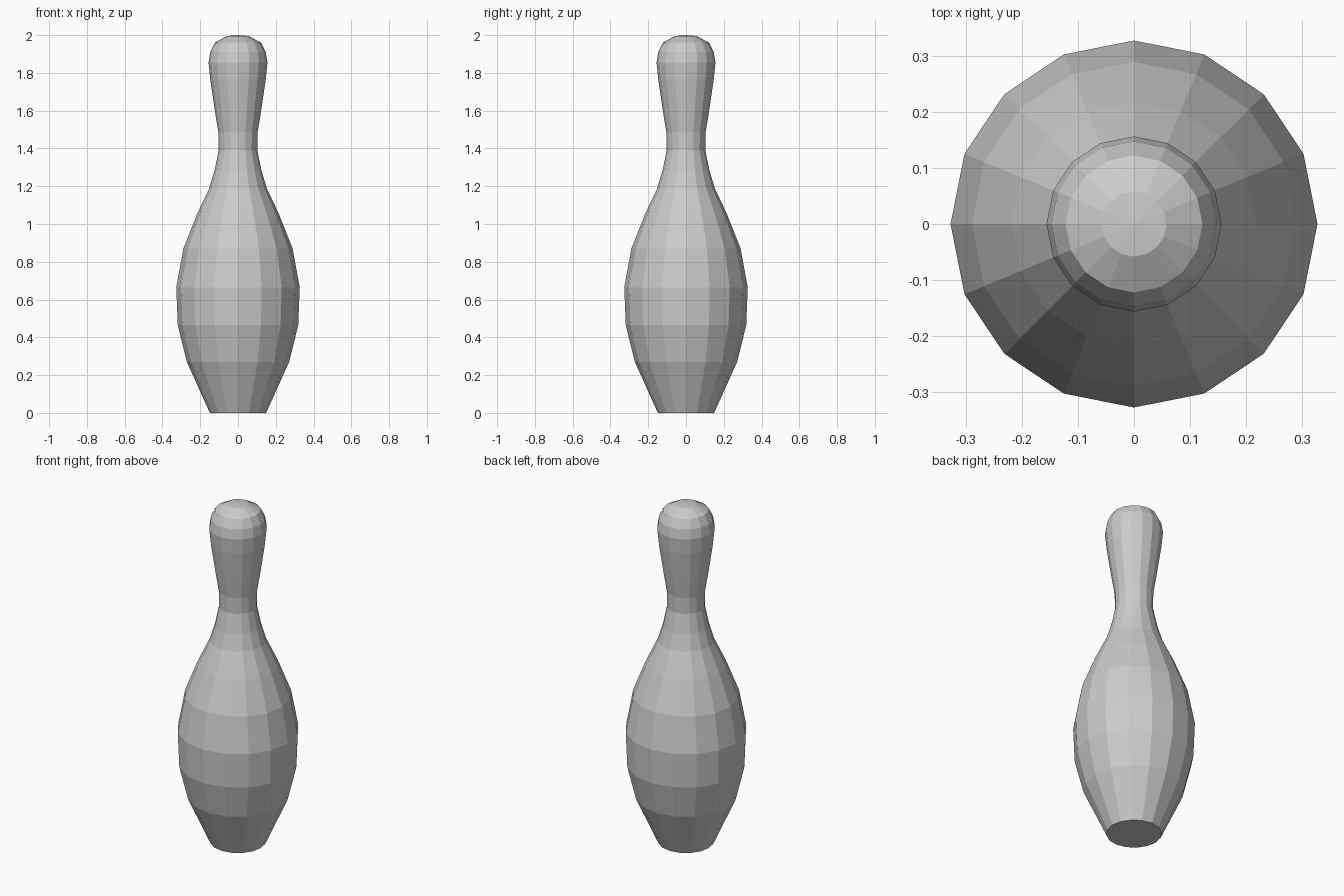
import bpy, bmesh
from math import cos, sin, pi

if "Cube" in bpy.data.objects:
    bpy.data.objects.remove(bpy.data.objects["Cube"])

SIDES = 16
# Lathe profile from foot to head: (radius, height)
PROFILE = [(0.149, 0), (0.271, 0.27), (0.319, 0.465), (0.327, 0.665),
           (0.289, 0.87), (0.218, 1.05), (0.152, 1.19), (0.125, 1.28),
           (0.102, 1.39), (0.104, 1.485), (0.121, 1.59), (0.147, 1.765),
           (0.156, 1.855), (0.147, 1.91), (0.122, 1.96), (0.058, 1.995)]

bm = bmesh.new()
rings = [[bm.verts.new((r * cos(2 * pi * i / SIDES), r * sin(2 * pi * i / SIDES), z))
          for i in range(SIDES)] for r, z in PROFILE]

# Side walls
for low, high in zip(rings, rings[1:]):
    for i in range(SIDES):
        j = (i + 1) % SIDES
        bm.faces.new((low[i], low[j], high[j], high[i]))

# Flat foot and crown fan
bm.faces.new(rings[0][::-1])
tip = bm.verts.new((0, 0, 2))
for i in range(SIDES):
    bm.faces.new((rings[-1][i], rings[-1][(i + 1) % SIDES], tip))

mesh = bpy.data.meshes.new("bowling_pin")
bm.to_mesh(mesh)
bm.free()
bpy.context.collection.objects.link(bpy.data.objects.new("bowling_pin", mesh))
